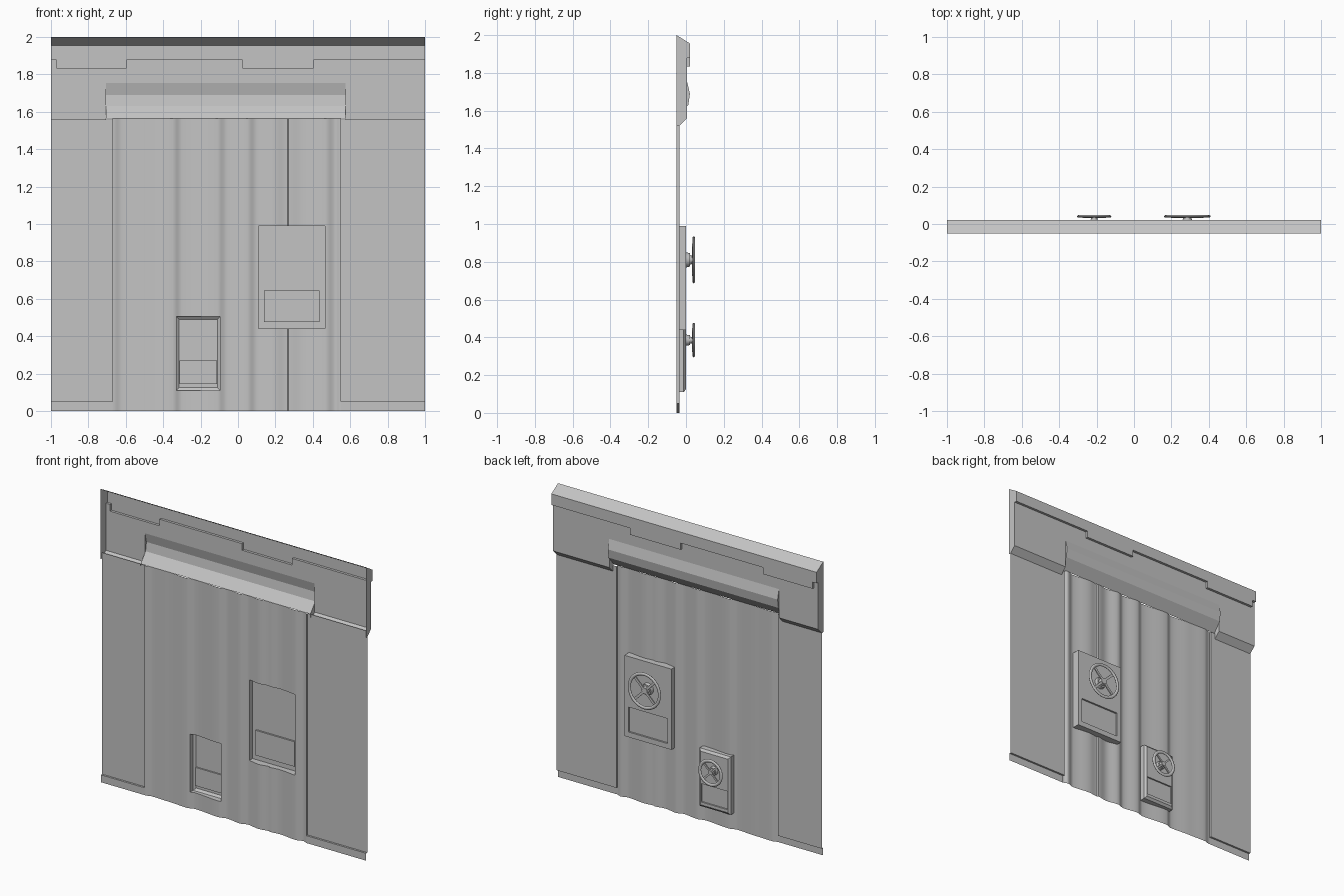
import bpy, bmesh, math
from mathutils import Vector, Matrix

if "Cube" in bpy.data.objects:
    bpy.data.objects.remove(bpy.data.objects["Cube"])

grey = bpy.data.materials.new("plain_grey")
grey.diffuse_color = (0.55, 0.55, 0.55, 1)
grey.use_nodes = True
grey.node_tree.nodes["Principled BSDF"].inputs["Base Color"].default_value = grey.diffuse_color


def finish(name, bm, outward=False, angle=30):
    """Weld, orient towards the relief side (+y), smooth and add to the scene."""
    bmesh.ops.remove_doubles(bm, verts=bm.verts, dist=0.0002)
    bmesh.ops.recalc_face_normals(bm, faces=bm.faces)
    bm.normal_update()
    if not outward and sum(f.normal.y * f.calc_area() for f in bm.faces) < 0:
        bmesh.ops.reverse_faces(bm, faces=bm.faces)
    me = bpy.data.meshes.new(name)
    bm.to_mesh(me)
    bm.free()
    me.materials.append(grey)
    ob = bpy.data.objects.new(name, me)
    bpy.context.collection.objects.link(ob)
    bpy.ops.object.select_all(action='DESELECT')
    bpy.context.view_layer.objects.active = ob
    ob.select_set(True)
    bpy.ops.object.shade_smooth_by_angle(angle=math.radians(angle))
    return ob


def poly(bm, pts):
    bm.faces.new([bm.verts.new(p) for p in pts])


def loft(bm, rows, close=False):
    for a, b in zip(rows, rows[1:]):
        n = len(a)
        for i in range(n if close else n - 1):
            j = (i + 1) % n
            poly(bm, [a[i], a[j], b[j], b[i]])


def strip(bm, x0, x1, profile):
    """Extrude a (y, z) profile from x0 to x1."""
    loft(bm, [[(x, y, z) for y, z in profile] for x in (x0, x1)])


# Corrugation: trough and crest points, eased between
WAVE = [(-.67, -.049), (-.62, -.037), (-.50, -.041), (-.35, -.05), (-.30, -.035),
        (-.11, -.05), (-.06, -.036), (.05, -.05), (.10, -.035), (.19, -.049),
        (.265, -.038), (.27, -.044), (.34, -.037), (.47, -.05), (.52, -.036), (.55, -.047)]


def wave(x):
    for (xa, ya), (xb, yb) in zip(WAVE, WAVE[1:]):
        if x <= xb:
            t = max(0, (x - xa) / (xb - xa))
            return ya + (yb - ya) * (1 - math.cos(math.pi * t)) / 2
    return WAVE[-1][1]


XL, XR = -.67, .55
BIG = (.11, .465, .44, .99)
SMALL = (-.33, -.095, .11, .505)
PANEL_Y = -.035

# Corrugated sheet with openings behind both boxes
cols = {XL, XR, *BIG[:2], *SMALL[:2]}
for (xa, _), (xb, _) in zip(WAVE, WAVE[1:]):
    n = 1 if xb - xa < .01 else 6
    cols.update(round(xa + (xb - xa) * i / n, 4) for i in range(n + 1))
cols = sorted(cols)
levels = sorted({0, 1.565, *BIG[2:], *SMALL[2:]})
bm = bmesh.new()
for xa, xb in zip(cols, cols[1:]):
    for za, zb in zip(levels, levels[1:]):
        cx, cz = (xa + xb) / 2, (za + zb) / 2
        if any(b[0] < cx < b[1] and b[2] < cz < b[3] for b in (BIG, SMALL)):
            continue
        poly(bm, [(xb, wave(xb), za), (xa, wave(xa), za),
                  (xa, wave(xa), zb), (xb, wave(xb), zb)])
finish("corrugated_sheet", bm)

# Flat side panels with a set-back foot and a step at the inner edge
for name, outer, inner in (("left_panel", -1, XL), ("right_panel", 1, XR)):
    bm = bmesh.new()
    strip(bm, outer, inner, [(-.048, 0), (-.048, .05), (PANEL_Y, .05), (PANEL_Y, 1.56)])
    poly(bm, [(inner, PANEL_Y, .05), (inner, PANEL_Y, 1.56), (inner, -.049, 1.56), (inner, -.049, .05)])
    finish(name, bm)

# Header: sloped top, raised cap with hanging tabs, lower fascia
FACE, CAP = .005, .022
BL, BR = -.705, .575
bm = bmesh.new()
edges = [-1, -.97, -.595, .025, .405, 1]
drops = [1.88, 1.835, 1.88, 1.835, 1.88]
for xa, xb, zb in zip(edges, edges[1:], drops):
    strip(bm, xa, xb, [(-.05, 2), (CAP, 1.955), (CAP, zb), (FACE, zb), (FACE, 1.755)])
for x in edges[1:-1]:
    poly(bm, [(x, FACE, 1.88), (x, CAP, 1.88), (x, CAP, 1.835), (x, FACE, 1.835)])
for xa, xb in ((-1, BL), (BR, 1)):
    strip(bm, xa, xb, [(FACE, 1.755), (FACE, 1.56), (PANEL_Y, 1.52)])
for x in (-1, 1):
    poly(bm, [(x, y, z) for y, z in ((-.05, 2), (CAP, 1.955), (CAP, 1.88), (FACE, 1.88),
                                     (FACE, 1.56), (PANEL_Y, 1.52), (-.05, 1.52))])
finish("header", bm)

# Bulging lintel over the corrugated sheet
bm = bmesh.new()
strip(bm, BL, BR, [(FACE, 1.755), (.021, 1.69), (.012, 1.63), (-.042, 1.565)])
for x in (BL, BR):
    poly(bm, [(x, y, z) for y, z in ((FACE, 1.755), (.021, 1.69), (.012, 1.63), (FACE, 1.622))])
    poly(bm, [(x, y, z) for y, z in ((FACE, 1.622), (-.042, 1.565), (PANEL_Y, 1.52), (FACE, 1.56))])
finish("lintel", bm, angle=15)


def box(name, rect, window, chamfer, depth):
    """Open-backed box on the sheet, with a recessed window in its face."""
    x0, x1, z0, z1 = rect
    bm = bmesh.new()
    xs = [x for x in cols if x0 <= x <= x1]
    ring = [(x, z0) for x in xs] + [(x, z1) for x in reversed(xs)]
    c = chamfer

    def shrink(x, z, y):
        return (min(max(x, x0 + c), x1 - c), y, min(max(z, z0 + c), z1 - c))
    rim = -.012 if c else 0
    base = [(x, wave(x), z) for x, z in ring]
    loft(bm, [base, [(x, rim, z) for x, z in ring]], close=True)
    if c:
        corners = [(x0, z0), (x1, z0), (x1, z1), (x0, z1)]
        loft(bm, [[(x, rim, z) for x, z in corners],
                  [shrink(x, z, 0) for x, z in corners]], close=True)
    a0, a1, b0, b1 = x0 + c, x1 - c, z0 + c, z1 - c
    w0, w1, v0, v1 = window
    face = [(a0, 0, b0), (a1, 0, b0), (a1, 0, b1), (a0, 0, b1)]
    hole = [(w0, 0, v0), (w1, 0, v0), (w1, 0, v1), (w0, 0, v1)]
    sunk = [(x, -depth, z) for x, _, z in hole]
    loft(bm, [face, hole, sunk], close=True)
    poly(bm, sunk)
    finish(name, bm)


box("large_box", BIG, (.14, .435, .475, .645), 0, .012)
box("small_box", SMALL, (-.312, -.113, .145, .27), .015, .01)


def wheel(name, x, z, r):
    """Hand wheel: flattened rim, tapered hub and four spokes."""
    bm = bmesh.new()
    turn = Matrix.Translation((x, 0, z)) @ Matrix.Rotation(-math.pi / 2, 4, 'X')
    rows = []
    for i in range(33):
        a = 2 * math.pi * i / 32
        row = []
        for k in range(8):
            b = 2 * math.pi * k / 8
            d = r - .011 + .011 * math.cos(b)
            row.append(turn @ Vector((d * math.cos(a), d * math.sin(a), .041 + .007 * math.sin(b))))
        rows.append(row)
    loft(bm, rows, close=True)
    for r1, r2, h0, h1 in ((.32 * r, .28 * r, 0, .022), (.2 * r, .16 * r, .022, .042)):
        bmesh.ops.create_cone(bm, cap_ends=True, segments=20, radius1=r1, radius2=r2, depth=h1 - h0,
                              matrix=turn @ Matrix.Translation((0, 0, (h0 + h1) / 2)))
    for i in range(4):
        m = (turn @ Matrix.Rotation(math.pi / 4 + i * math.pi / 2, 4, 'Z')
             @ Matrix.Translation((r * .52, 0, .036)) @ Matrix.Diagonal((r * .78, r * .13, .008, 1)))
        bmesh.ops.create_cube(bm, size=1, matrix=m)
    finish(name, bm, outward=True, angle=50)


wheel("large_wheel", .285, .81, .125)
wheel("small_wheel", -.213, .385, .092)
